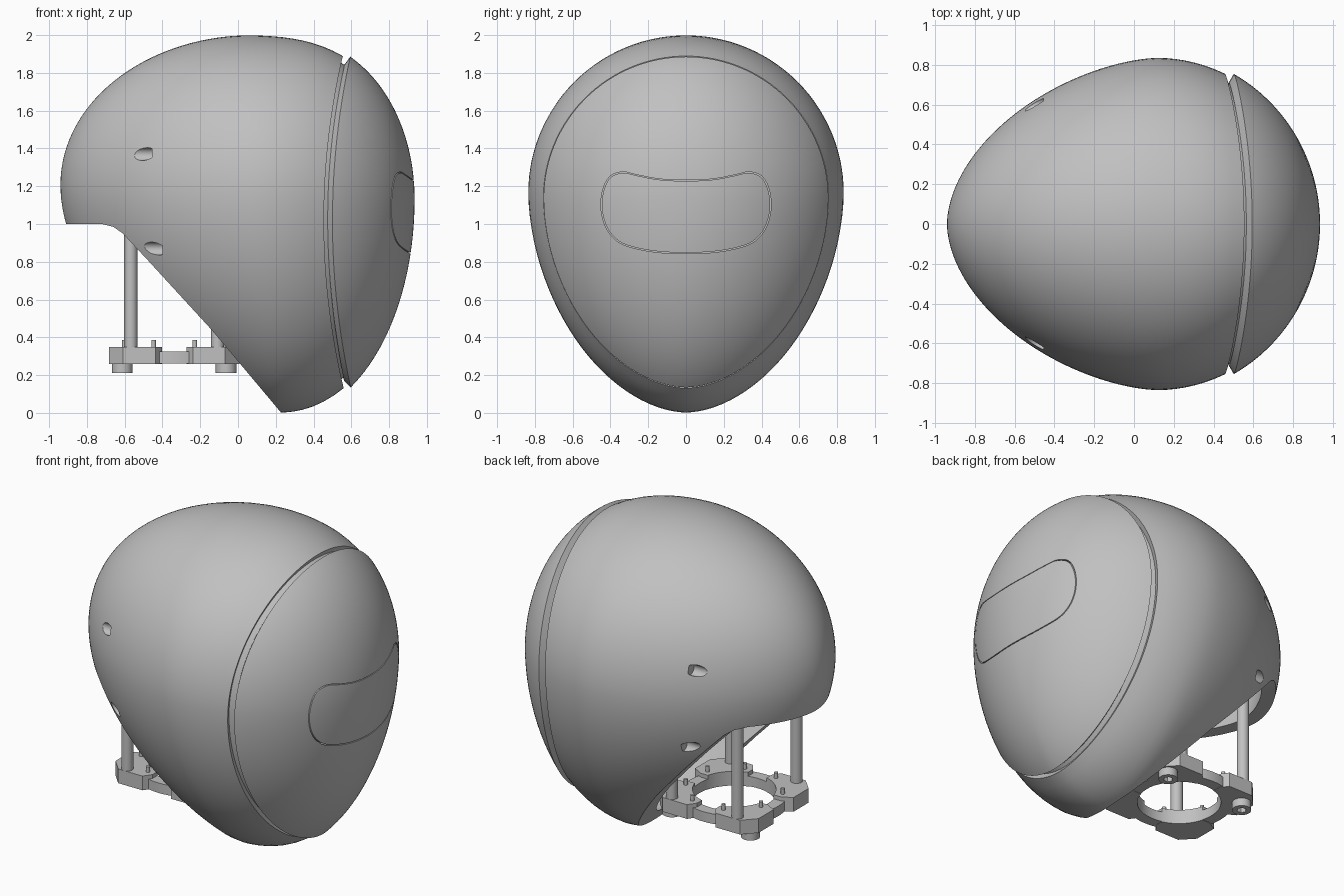
import bpy, bmesh
from math import sin, cos, pi, copysign

cube = bpy.data.objects.get("Cube")
if cube:
    bpy.data.objects.remove(cube, do_unlink=True)

grey = bpy.data.materials.new("plain grey")
grey.use_nodes = True
grey.diffuse_color = (0.53, 0.53, 0.53, 1)
grey.node_tree.nodes["Principled BSDF"].inputs["Base Color"].default_value = (0.53, 0.53, 0.53, 1)


def make(name, bm):
    mesh = bpy.data.meshes.new(name)
    bm.to_mesh(mesh)
    bm.free()
    mesh.materials.append(grey)
    obj = bpy.data.objects.new(name, mesh)
    bpy.context.collection.objects.link(obj)
    return obj


def prism(name, points, axis, low, high):
    """Extrude one or more 2D outlines along an axis."""
    place = {"x": lambda a, b, t: (t, a, b),
             "y": lambda a, b, t: (a, t, b),
             "z": lambda a, b, t: (a, b, t)}[axis]
    outlines = points if isinstance(points[0], list) else [points]
    bm = bmesh.new()
    for outline in outlines:
        ends = [[bm.verts.new(place(a, b, t)) for a, b in outline] for t in (low, high)]
        bm.faces.new(ends[0])
        bm.faces.new(ends[1])
        n = len(outline)
        for i in range(n):
            j = (i + 1) % n
            bm.faces.new((ends[0][i], ends[0][j], ends[1][j], ends[1][i]))
    bmesh.ops.recalc_face_normals(bm, faces=bm.faces)
    return make(name, bm)


def circle(a, b, r, n=32):
    return [(a + r * cos(2 * pi * i / n), b + r * sin(2 * pi * i / n)) for i in range(n)]


def rounded(points, times=3):
    """Corner-cutting smoothing of a closed outline."""
    for _ in range(times):
        out = []
        for (a, b), (c, d) in zip(points, points[1:] + points[:1]):
            out += [(a * .75 + c * .25, b * .75 + d * .25), (a * .25 + c * .75, b * .25 + d * .75)]
        points = out
    return points


def cut(obj, cutter, operation="DIFFERENCE"):
    mod = obj.modifiers.new("cut", "BOOLEAN")
    mod.operation, mod.solver, mod.object = operation, "EXACT", cutter
    cutter.hide_render = True


def bake(obj):
    """Freeze the modifiers into the mesh."""
    graph = bpy.context.evaluated_depsgraph_get()
    graph.update()
    mesh = bpy.data.meshes.new_from_object(obj.evaluated_get(graph))
    obj.modifiers.clear()
    obj.data = mesh


# Egg surface: tapering sections along x
BACK, FRONT = -0.94, 0.935


def taper(x, peak, p_back, p_front, q_back=0.5):
    if x < peak:
        return max(0, 1 - ((peak - x) / (peak - BACK)) ** p_back) ** q_back
    return max(0, 1 - ((x - peak) / (FRONT - peak)) ** p_front) ** 0.5


def egg(x, phi, k=1):
    c, s = cos(phi), sin(phi)
    mid = 1.17 - 0.04 * x
    w = k * 0.835 * taper(x, 0.12, 1.65, 1.93, 0.55)
    if s >= 0:
        return x, w * c, mid + k * 0.832 * taper(x, 0.1, 1.9, 2.6) * s
    y = w * copysign(max(0, 1 - (-s) ** 1.85) ** 0.55, c)
    return x, y, mid + k * 1.16 * taper(x, 0.2, 1.2, 2.04) * s


def seam(offset):
    """Curved joint between rear shell and face."""
    def solve(phi):
        x = 0.55
        for _ in range(30):
            x = 0.5 + offset + 0.1 * ((egg(x, phi)[2] - 1.02) / 0.87) ** 2
        return x
    return solve


def loft(name, start, end, rows, thickness, k=1, around=112):
    bm = bmesh.new()
    grid = []
    for j in range(around):
        phi = 2 * pi * j / around
        a, b = start(phi), end(phi)
        grid.append([bm.verts.new(egg(a + (b - a) * (1 - cos(pi / 2 * i / rows)), phi, k))
                     for i in range(rows + 1)])
    for j in range(around):
        here, there = grid[j], grid[(j + 1) % around]
        for i in range(rows):
            bm.faces.new((here[i], there[i], there[i + 1], here[i + 1]))
    bmesh.ops.remove_doubles(bm, verts=bm.verts, dist=1e-5)
    bmesh.ops.recalc_face_normals(bm, faces=bm.faces)
    out = sum(f.normal.y * f.calc_center_median().y for f in bm.faces)
    if out < 0:
        bmesh.ops.reverse_faces(bm, faces=bm.faces)
    obj = make(name, bm)
    mod = obj.modifiers.new("wall", "SOLIDIFY")
    mod.thickness, mod.offset = thickness, -1
    return obj


helpers = []

# Rear shell with neck opening and screw holes
shell = loft("rear_shell", lambda phi: BACK, seam(-0.045), 44, 0.08)
neck = [(-1.2, 1.0), (-0.72, 1.0), (-0.66, 0.985), (-0.61, 0.95), (-0.47, 0.8),
        (-0.14, 0.44), (0.225, 0.005), (0.31, -0.1), (-1.2, -0.1)]
helpers.append(prism("neck_cutter", neck, "y", -1.2, 1.2))
for x, z in ((-0.495, 1.37), (-0.44, 0.87)):
    spots = [egg(x, i * pi / 400) for i in range(-200, 200)]
    y = min(spots, key=lambda p: abs(p[2] - z))[1]
    for side in (-1, 1):
        helpers.append(prism("hole_cutter", circle(side * y, z, 0.034), "x", -1.2, x + 0.04))
for helper in helpers:
    cut(shell, helper)

# Recessed ring in the joint
ring = loft("joint_ring", seam(-0.1), seam(0.05), 6, 0.03, 0.945)

# Face plate, fitted visor and the plate behind it
half = [(0.12, 1.232), (0.27, 1.262), (0.34, 1.282), (0.42, 1.25), (0.458, 1.12),
        (0.435, 0.99), (0.37, 0.905), (0.28, 0.87), (0.12, 0.843)]
outline = rounded(half + [(-y, z) for y, z in reversed(half)])
inner = [(y * 0.988, 1.06 + (z - 1.06) * 0.975) for y, z in outline]
face = loft("face_plate", lambda phi: FRONT, seam(0), 36, 0.05, 1.03)
visor = loft("visor", lambda phi: FRONT, seam(0), 36, 0.05, 1.03)
for obj, shape, operation in ((face, outline, "DIFFERENCE"), (visor, inner, "INTERSECT")):
    helpers.append(prism("visor_cutter", shape, "x", 0.55, 1.2))
    cut(obj, helpers[-1], operation)
backing = prism("visor_backing", [(y * 1.04, 1.06 + (z - 1.06) * 1.08) for y, z in outline],
                "x", 0.7, 0.72)

# Base: four corner lobes and a lower ring around a round opening
CX = -0.338
corner = [(0.065, 0.2), (0.065, 0.28), (0.1, 0.33), (0.27, 0.33),
          (0.345, 0.25), (0.345, 0.1), (0.28, 0.065), (0.2, 0.065)]
signs = [(sx, sy) for sx in (-1, 1) for sy in (-1, 1)]
lobes = prism("base_lobes", [[(CX + sx * a, sy * b) for a, b in corner] for sx, sy in signs],
              "z", 0.26, 0.35)
base_ring = prism("base_ring", circle(CX, 0, 0.31, 64), "z", 0.262, 0.325)
helpers.append(prism("opening_cutter", circle(CX, 0, 0.24, 64), "z", 0, 0.6))
cut(lobes, helpers[-1])
cut(base_ring, helpers[-1])

# Standoffs, pins and bolts
posts = prism("standoffs", [circle(CX + sx * 0.23, sy * 0.295, 0.035) for sx, sy in signs],
              "z", 0.3, 1.2)
pins = prism("locating_pins", [circle(CX + 0.285 * cos((i + 0.5) * pi / 4),
                                      0.285 * sin((i + 0.5) * pi / 4), 0.012, 12)
                               for i in range(8)], "z", 0.3, 0.385)
bolts = prism("bolt_heads", [circle(CX + sx * 0.275, 0.23, 0.055) for sx in (-1, 1)],
              "z", 0.21, 0.265)
helpers.append(prism("socket_cutter", [circle(CX + sx * 0.275, 0.23, 0.028, 6) for sx in (-1, 1)],
                     "z", 0.1, 0.24))
cut(bolts, helpers[-1])

# Freeze, drop the cutters and shade
parts = [shell, ring, face, visor, backing, lobes, base_ring, posts, pins, bolts]
for obj in parts:
    bake(obj)
for helper in helpers:
    bpy.data.objects.remove(helper, do_unlink=True)
bpy.ops.object.select_all(action="DESELECT")
for obj in parts:
    obj.select_set(True)
bpy.context.view_layer.objects.active = shell
bpy.ops.object.shade_smooth_by_angle(angle=0.6)
